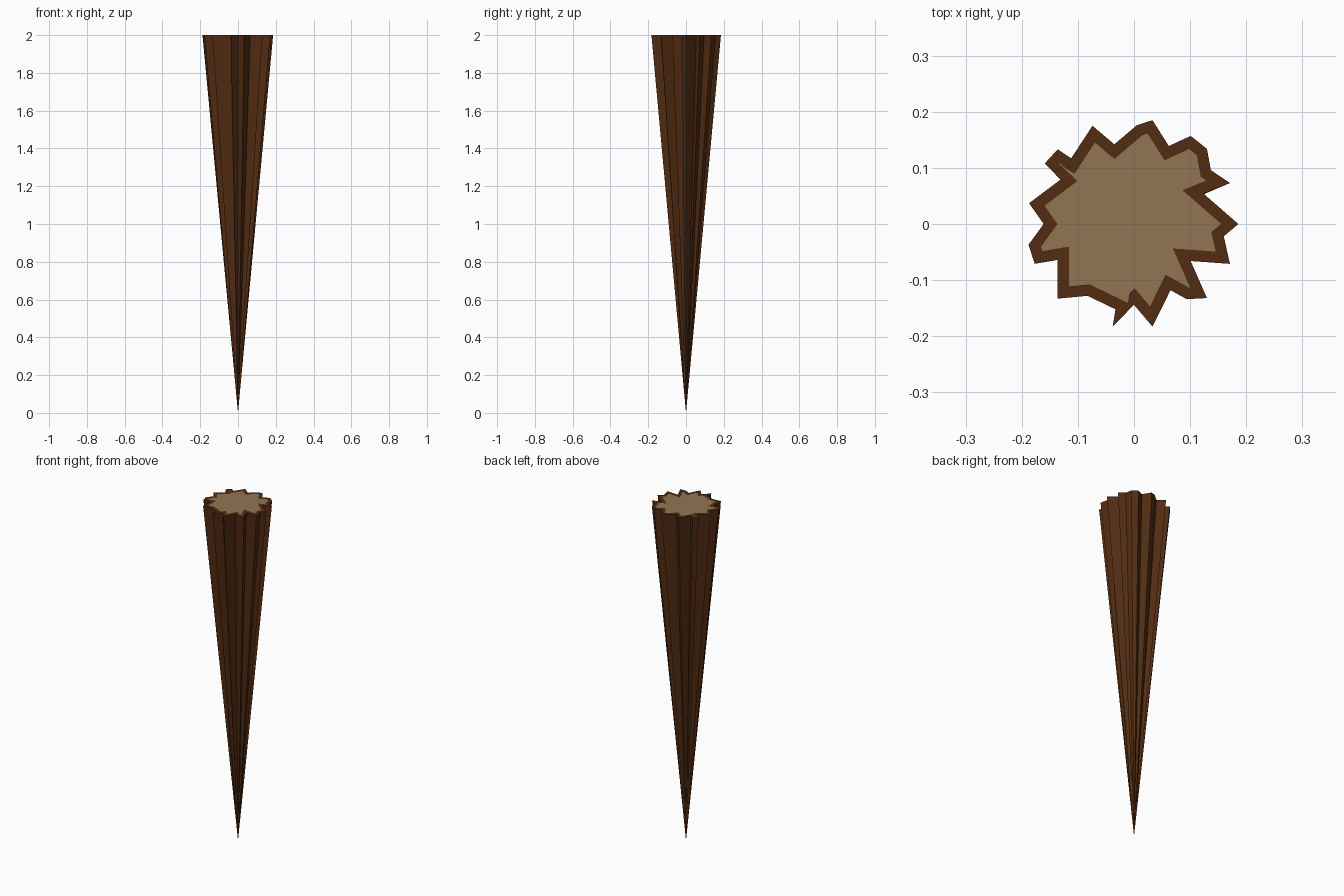
import bpy, bmesh

if "Cube" in bpy.data.objects:
    bpy.data.objects.remove(bpy.data.objects["Cube"])

# Jagged bark outline at the top, counter-clockwise
OUTLINE = [
    (.186, 0), (.124, .054), (.171, .073), (.137, .096), (.130, .134), (.101, .157),
    (.062, .139), (.033, .185), (.005, .176), (-.035, .142), (-.074, .175),
    (-.112, .117), (-.136, .133), (-.159, .108), (-.131, .079), (-.187, .037),
    (-.161, 0), (-.188, -.037), (-.177, -.071), (-.136, -.064), (-.136, -.133),
    (-.083, -.128), (-.033, -.152), (-.038, -.183), (0, -.144), (.033, -.183),
    (.065, -.118), (.094, -.134), (.130, -.132), (.101, -.066), (.171, -.071),
    (.160, -.022),
]
HEIGHT = 2.0


def material(name, color):
    m = bpy.data.materials.new(name)
    m.diffuse_color = (*color, 1)
    m.use_nodes = True
    m.node_tree.nodes["Principled BSDF"].inputs["Base Color"].default_value = m.diffuse_color
    return m


mesh = bpy.data.meshes.new("wooden_stake")
stake = bpy.data.objects.new("wooden_stake", mesh)
bpy.context.collection.objects.link(stake)
mesh.materials.append(material("bark", (.084, .025, .006)))
mesh.materials.append(material("cut_wood", (.29, .178, .087)))

bm = bmesh.new()
# Tapered fluted body down to a point
tip = bm.verts.new((0, 0, 0))
ring = [bm.verts.new((x, y, HEIGHT)) for x, y in OUTLINE]
for a, b in zip(ring, ring[1:] + ring[:1]):
    bm.faces.new((a, tip, b))
# Cut end: bark rim with pale wood inside
cap = bm.faces.new(ring)
bm.normal_update()
bmesh.ops.inset_individual(bm, faces=[cap], thickness=.02, use_even_offset=True)
cap.material_index = 1
bm.to_mesh(mesh)
bm.free()
